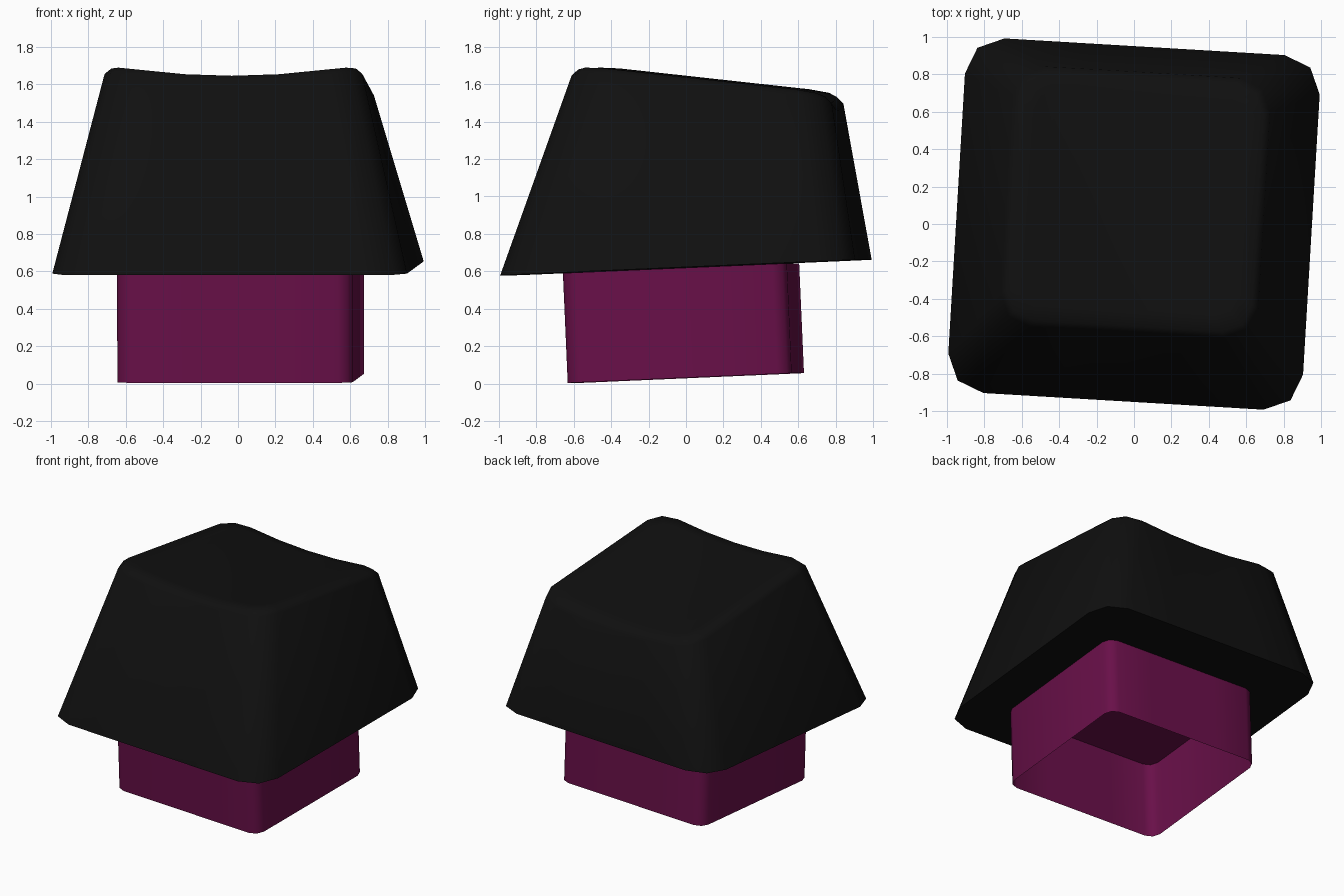
import bpy, bmesh, math

cube = bpy.data.objects.get("Cube")
if cube:
    bpy.data.objects.remove(cube, do_unlink=True)


def material(name, color, rough):
    m = bpy.data.materials.new(name)
    m.use_nodes = True
    m.diffuse_color = color
    node = m.node_tree.nodes["Principled BSDF"]
    node.inputs["Base Color"].default_value = color
    node.inputs["Roughness"].default_value = rough
    return m


def ring(hx, y0, y1, r, height, cx=0):
    """Rounded rectangle; point i at the front pairs with 17 - i at the back."""
    diag = r * (1 - math.sqrt(0.5))
    flat = hx - r
    right = [(flat, 0), (hx - diag, diag), (hx, r)]
    left = [(-x, d) for x, d in reversed(right)]
    row = left + [(flat * f, 0) for f in (-0.5, 0, 0.5)] + right
    pts = [(x, y0 + d) for x, d in row] + [(x, y1 - d) for x, d in reversed(row)]
    return [(x + cx, y, height(x, y)) for x, y in pts]


def loft(name, rings, mat, close_bottom):
    bm = bmesh.new()
    loops = [[bm.verts.new(p) for p in r] for r in rings]
    n = len(loops[0])
    for a, b in zip(loops, loops[1:]):
        for i in range(n):
            j = (i + 1) % n
            bm.faces.new((a[i], a[j], b[j], b[i]))
    # strips across the top follow the dish
    top = loops[-1]
    for i in range(n // 2 - 1):
        bm.faces.new((top[i], top[i + 1], top[n - 2 - i], top[n - 1 - i]))
    if close_bottom:
        bm.faces.new(reversed(loops[0]))
    mesh = bpy.data.meshes.new(name)
    bm.to_mesh(mesh)
    bm.free()
    obj = bpy.data.objects.new(name, mesh)
    bpy.context.collection.objects.link(obj)
    mesh.materials.append(mat)
    # the whole key leans and turns a little
    obj.rotation_euler = (math.radians(2.5), 0, math.radians(-3.4))
    obj.location.z = 0.03
    bpy.ops.object.select_all(action="DESELECT")
    obj.select_set(True)
    bpy.context.view_layer.objects.active = obj
    bpy.ops.object.shade_smooth_by_angle(angle=math.radians(50))
    return obj


black = material("matte black", (0.005, 0.005, 0.005, 1), 0.6)
purple = material("dark magenta", (0.14, 0.005, 0.066, 1), 0.5)

RIM = 0.59


def dished(drop):
    """Top surface: slopes down to the back, hollowed across its width."""
    return lambda x, y: 1.645 - 0.154 * (y + 0.47) + 0.055 * (x / 0.65) ** 2 - drop


# cap: tapered body, soft upper edge, dished top
cap_rings = [ring(0.95, -0.925, 0.976, 0.2, lambda x, y: RIM)]
for inset, drop in ((0, 0.045), (0.035, 0.008), (0.12, 0)):
    cap_rings.append(ring(0.69 - inset, -0.51 + inset, 0.875 - inset,
                          0.17 - inset / 2, dished(drop)))
loft("key_cap", cap_rings, black, True)

# stem: thin box, open below
stem_rings = [ring(0.63, -0.6, 0.6, 0.075, lambda x, y, z=z: z, 0.015)
              for z in (0, RIM - 0.003)]
loft("stem_housing", stem_rings, purple, False)
